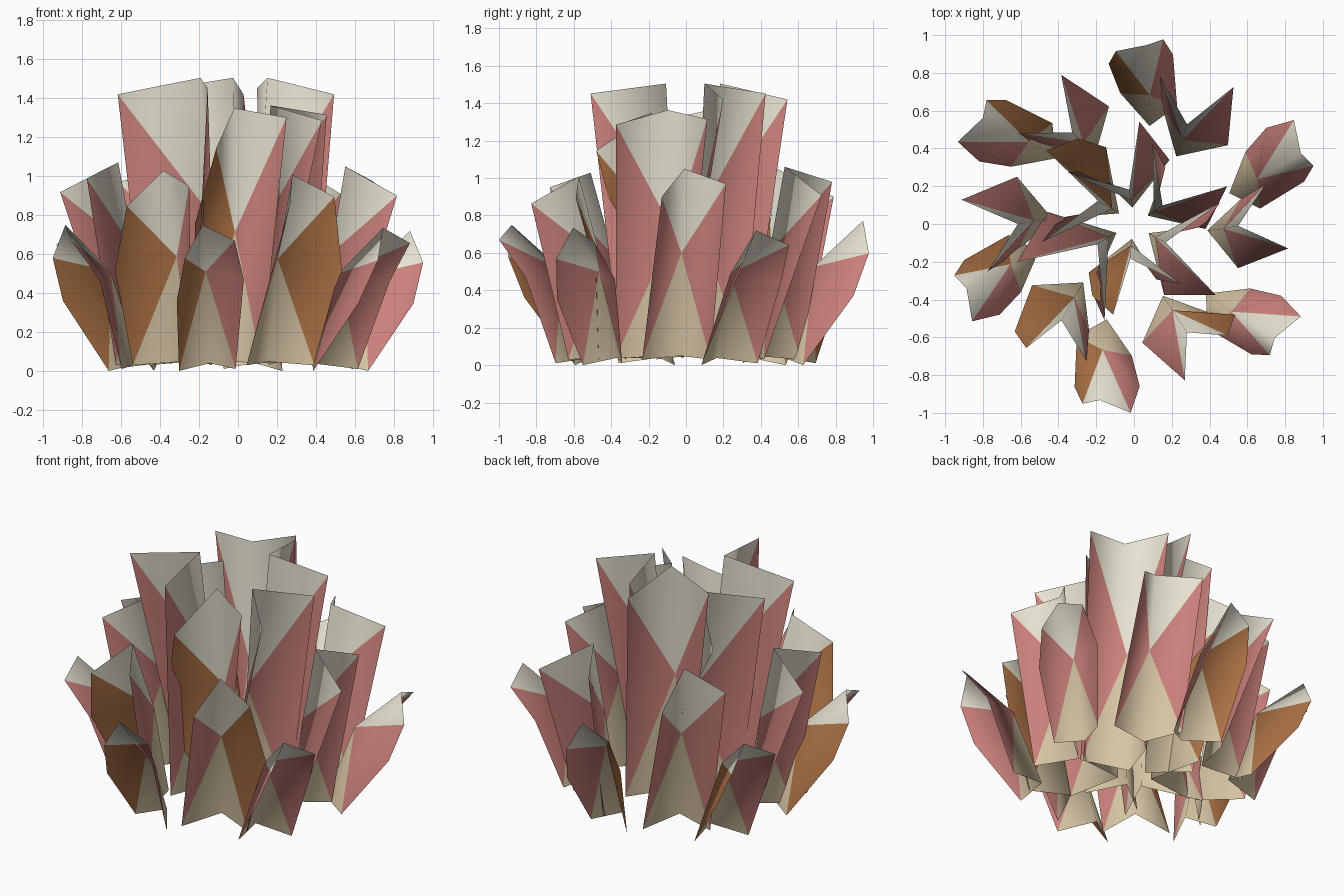
import bpy, math

if "Cube" in bpy.data.objects:
    bpy.data.objects.remove(bpy.data.objects["Cube"])

def mat(name, c):
    m = bpy.data.materials.new(name)
    m.diffuse_color = (*c, 1)
    m.use_nodes = True
    m.node_tree.nodes["Principled BSDF"].inputs["Base Color"].default_value = m.diffuse_color
    return m

MATS = [mat("cream", (0.80, 0.76, 0.64)), mat("pink", (0.60, 0.22, 0.20)),
        mat("tan", (0.68, 0.56, 0.37)), mat("brown", (0.42, 0.17, 0.06))]
CREAM, PINK, TAN, BROWN = range(4)

# Folded-leaf templates: (angle from spine, radius, height) per corner
KEYS = ("foot", "mid", "tip", "base_lo", "bulge_lo", "top_lo", "base_hi", "bulge_hi", "top_hi")
RINGS = {
    "outer": [(0, .52, .04), (2, .68, .51), (5, .94, .75),
              (-11, .66, 0), (-4, .91, .36), (0, .98, .58),
              (15, .69, .01), (18, .85, .47), (15, .99, .67)],
    "middle": [(0, .41, .05), (2, .50, .60), (4, .58, 1.05),
               (-18, .63, .03), (-7, .85, .53), (-4, .87, .90),
               (18, .61, .03), (26, .72, .53), (22, .77, .97)],
    "inner": [(8, .09, .05), (8, .13, .75), (10, .19, 1.42),
              (-27, .40, .04), (-14, .50, .80), (-1, .56, 1.34),
              (38, .36, .04), (54, .42, .80), (54, .46, 1.37)],
}

# Per leaf: spine angle, height factor, radius factor, brown side
LEAVES = {
    "outer": [(18, .96, 1.02, ""), (81, 1.03, 1.01, "hi"), (140, .97, 1.04, "lo"),
              (196, 1, 1.01, "lo"), (254, 1, 1.01, "lo"), (316, .98, 1.02, "")],
    "middle": [(355, 1, .95, ""), (58, 1.01, 1.03, ""), (120, 1, 1.01, ""),
               (176, 1.02, 1.06, ""), (229, .98, 1, "lo"), (292, .96, 1, "hi")],
    "inner": [(23, 1.06, .95, ""), (88, 1.06, .97, ""), (137, .96, 1.08, "lo"),
              (199, 1.06, 1.16, ""), (254, .95, .88, "lo"), (320, .96, 1.02, "")],
}

def leaf(name, ring, phi, hf, rf, brown):
    verts = []
    for key, (a, r, z) in zip(KEYS, RINGS[ring]):
        # bulged brown sides have a more tucked-in shoulder
        if brown and ring != "outer":
            if key == "tip":
                r *= 1.1
            if key == "top_" + brown:
                a += 4 if brown == "lo" else -4
                z *= .9 if ring == "inner" else .96
        if brown == "hi" and ring == "outer" and key == "top_hi":
            r *= .92
        t = math.radians(phi + a)
        verts.append((r * rf * math.cos(t), r * rf * math.sin(t), z * hf))
    ix = {k: i for i, k in enumerate(KEYS)}
    faces, cols = [], []

    def tri(a, b, c, col, flip):
        f = [ix[a], ix[b], ix[c]]
        faces.append(f[::-1] if flip else f)
        cols.append(col)

    # two mirrored halves: base fold, side panel, top fold
    for s in ("lo", "hi"):
        fl = s == "lo"
        base, bulge, top = "base_" + s, "bulge_" + s, "top_" + s
        col = BROWN if brown == s else PINK
        tri("foot", "mid", base, TAN, fl)
        if ring == "outer" or brown == s:
            tri(base, "mid", bulge, col, fl)
            tri(bulge, "mid", top, col, fl)
        else:
            tri(base, "mid", top, col, fl)
        tri("mid", "tip", top, CREAM, fl)
    me = bpy.data.meshes.new(name)
    me.from_pydata(verts, [], faces)
    for m in MATS:
        me.materials.append(m)
    for p, c in zip(me.polygons, cols):
        p.material_index = c
        p.use_smooth = True
    me.update()
    bpy.context.collection.objects.link(bpy.data.objects.new(name, me))

# three rings of six folded leaves
for ring, rows in LEAVES.items():
    for i, row in enumerate(rows):
        leaf(f"{ring}_leaf_{i + 1}", ring, *row)

# drop unused corner points
for o in bpy.data.objects:
    used = {v for p in o.data.polygons for v in p.vertices}
    import bmesh
    bm = bmesh.new()
    bm.from_mesh(o.data)
    bmesh.ops.delete(bm, geom=[v for v in bm.verts if v.index not in used], context="VERTS")
    bm.to_mesh(o.data)
    bm.free()
